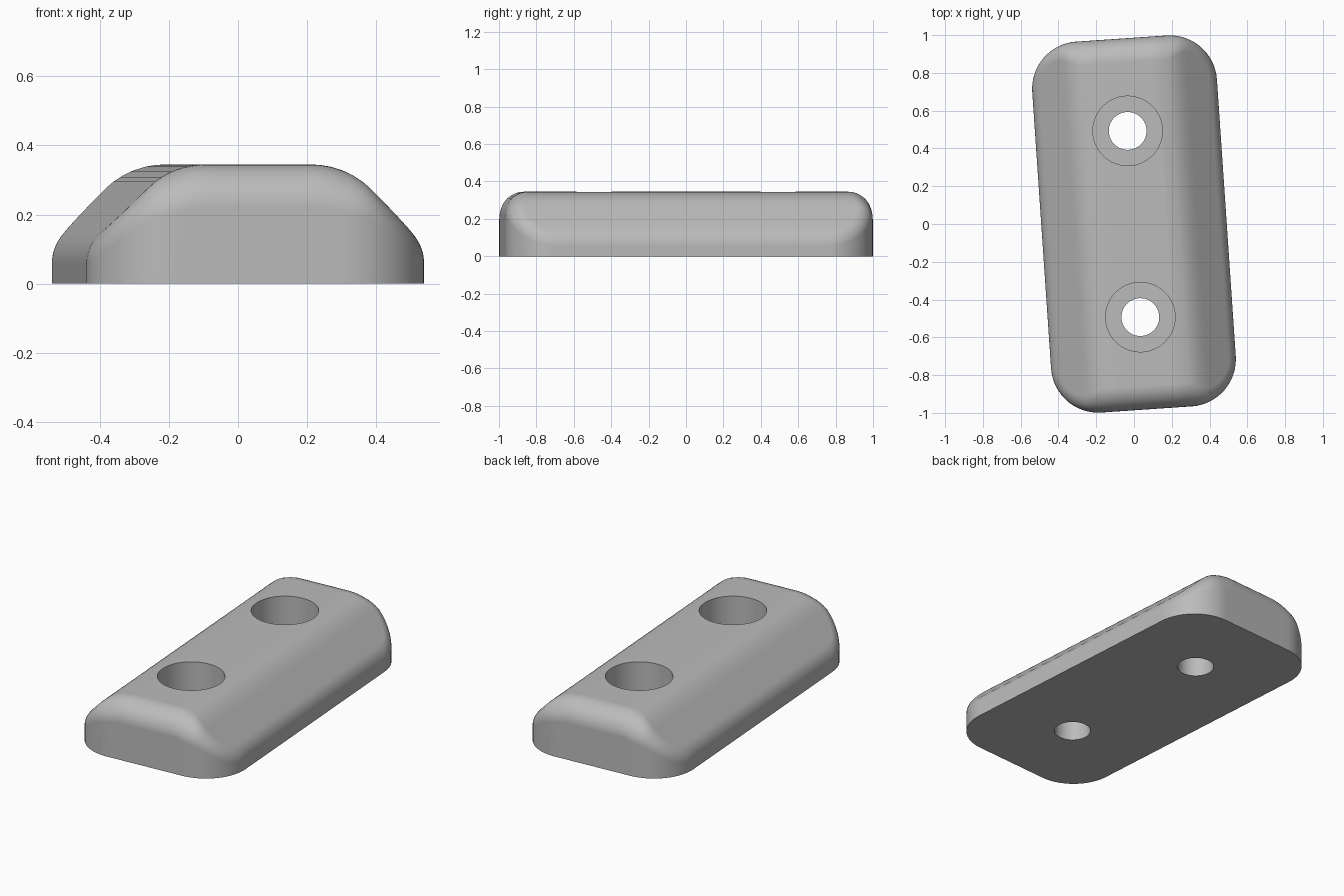
import bpy
import bmesh
from math import sin, cos, sqrt, atan, pi

cube = bpy.data.objects.get("Cube")
if cube:
    bpy.data.objects.remove(cube, do_unlink=True)

HALF_W, HALF_L, CORNER = 0.49, 0.984, 0.25
TOP, FLAT, CREST_R, EDGE_R = 0.345, 0.155, 0.24, 0.125
TURN = 0.068
HOLE_Y, HOLE_R, BORE_R, BORE_FLOOR = 0.494, 0.1, 0.184, 0.13


def crest(x):
    """Height and steepness of the rounded ridge that runs along the block."""
    u = max(abs(x) - FLAT, 0)
    turn = CREST_R * sqrt(0.5)
    if u < turn:
        h = sqrt(CREST_R ** 2 - u ** 2)
        return TOP - CREST_R + h, u / h
    return TOP - CREST_R + 2 * turn - u, 1.0


def front_outline(arc_steps=16, edge_steps=16):
    """Points and outward normals of the front half, left to right."""
    cx, cy = HALF_W - CORNER, HALF_L - CORNER
    pts = []
    for i in range(arc_steps + 1):
        a = pi + pi / 2 * i / arc_steps
        pts.append((-cx + CORNER * cos(a), -cy + CORNER * sin(a), cos(a), sin(a)))
    for i in range(1, edge_steps):
        pts.append((-cx + 2 * cx * i / edge_steps, -HALF_L, 0, -1))
    for i in range(arc_steps + 1):
        a = 1.5 * pi + pi / 2 * i / arc_steps
        pts.append((cx + CORNER * cos(a), -cy + CORNER * sin(a), cos(a), sin(a)))
    return pts


def rim_point(x, y, nx, ny, t):
    """Point on the rounded rim, from the wall (t=0) to the top (t=1)."""
    px, d, phi = x, 0, 0
    for _ in range(12):
        phi = atan(crest(px)[1] * abs(nx))
        a = t * (pi / 2 - phi)
        d = EDGE_R * (1 - cos(a))
        px = x - nx * d
    drop = d * sin(phi) / cos(phi) + EDGE_R * ((1 - sin(phi)) / cos(phi) - sin(a))
    return px, y - ny * d, crest(px)[0] - drop


# Block body: wall, rolled rim and ridge strips
outline = front_outline()
RIM_STEPS = 10
levels = [[(x, y, 0) for x, y, _, _ in outline]]
for j in range(RIM_STEPS + 1):
    levels.append([rim_point(*p, j / RIM_STEPS) for p in outline])

bm = bmesh.new()
loops = []
for level in levels:
    front = [bm.verts.new(p) for p in level]
    back = [bm.verts.new((x, -y, z)) for x, y, z in reversed(level)]
    loops.append(front + back)
count = len(loops[0])
for low, high in zip(loops, loops[1:]):
    for i in range(count):
        k = (i + 1) % count
        bm.faces.new((low[i], low[k], high[k], high[i]))
bm.faces.new(list(reversed(loops[0])))
rim = loops[-1]
for i in range(count // 2 - 1):
    bm.faces.new((rim[i], rim[i + 1], rim[-2 - i], rim[-1 - i]))
bmesh.ops.recalc_face_normals(bm, faces=bm.faces)
mesh = bpy.data.meshes.new("mounting_block")
bm.to_mesh(mesh)
bm.free()
block = bpy.data.objects.new("mounting_block", mesh)
bpy.context.collection.objects.link(block)

# Plain grey material
grey = bpy.data.materials.new("plain_grey")
grey.use_nodes = True
grey.diffuse_color = (0.5, 0.5, 0.5, 1)
grey.node_tree.nodes["Principled BSDF"].inputs["Base Color"].default_value = (0.5, 0.5, 0.5, 1)
mesh.materials.append(grey)


def drill(radius, y, bottom):
    """Cut a vertical round hole from above down to the given height."""
    depth = 1 - bottom
    bpy.ops.mesh.primitive_cylinder_add(vertices=64, radius=radius, depth=depth,
                                        location=(0, y, bottom + depth / 2))
    cutter = bpy.context.object
    cutter.name = "hole_cutter"
    cutter.hide_render = True
    cutter.data.materials.append(grey)
    mod = block.modifiers.new("hole", "BOOLEAN")
    mod.operation = "DIFFERENCE"
    mod.solver = "EXACT"
    mod.object = cutter
    bpy.ops.object.select_all(action="DESELECT")
    block.select_set(True)
    bpy.context.view_layer.objects.active = block
    bpy.ops.object.modifier_apply(modifier=mod.name)
    bpy.data.objects.remove(cutter, do_unlink=True)


# Two counterbored bolt holes
for side in (-1, 1):
    drill(BORE_R, side * HOLE_Y, BORE_FLOOR)
    drill(HOLE_R, side * HOLE_Y, -0.2)

bpy.ops.object.shade_smooth_by_angle(angle=0.5)
weighted = block.modifiers.new("even_shading", "WEIGHTED_NORMAL")
weighted.keep_sharp = True
block.rotation_euler.z = TURN
